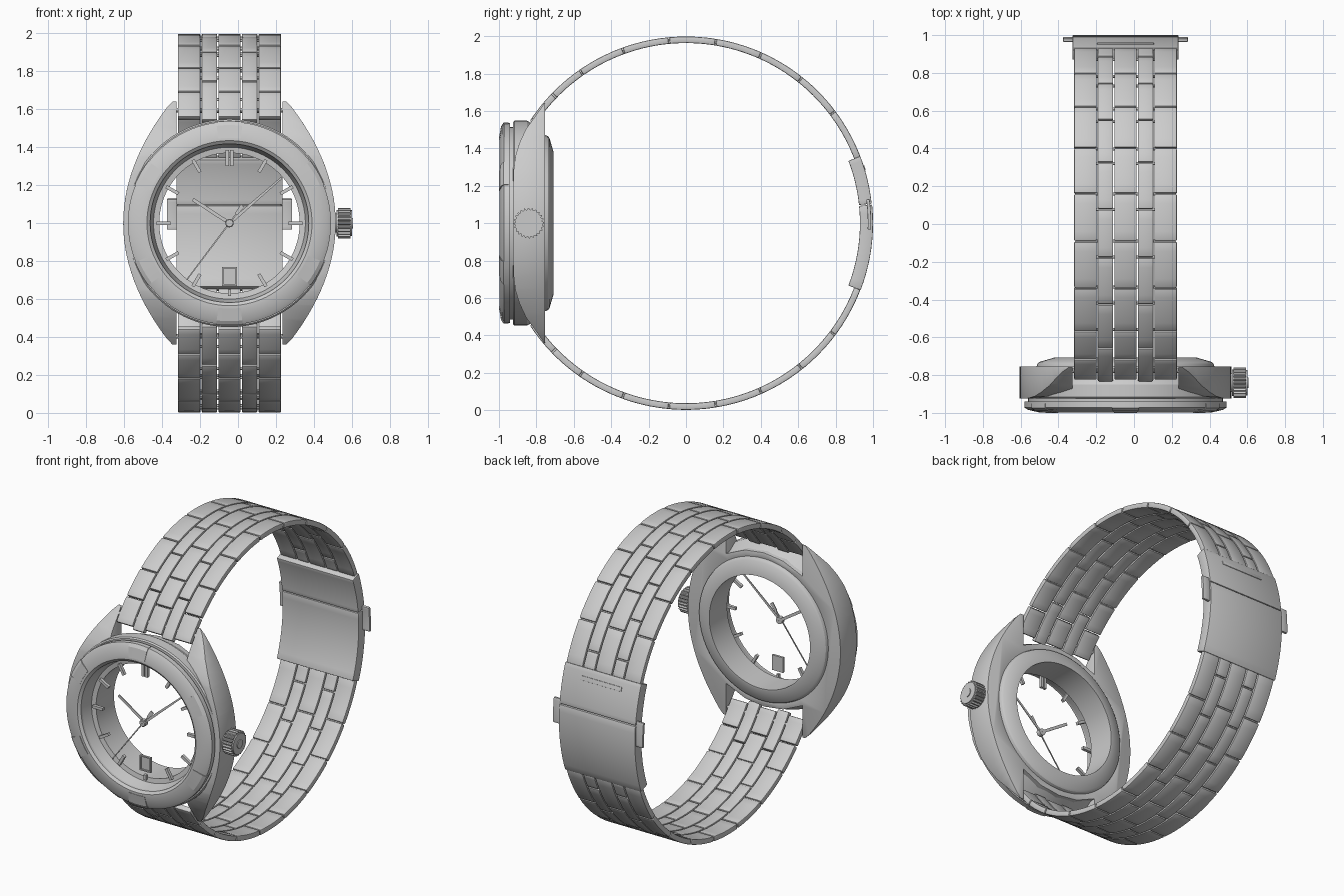
import bpy, bmesh
from math import sin, cos, radians, pi

if "Cube" in bpy.data.objects:
    bpy.data.objects.remove(bpy.data.objects["Cube"])

CX, CZ = -0.045, 1.0          # dial centre


def finish(name, bm, bevel=0.0, angle=35):
    bmesh.ops.recalc_face_normals(bm, faces=bm.faces)
    me = bpy.data.meshes.new(name)
    bm.to_mesh(me)
    bm.free()
    ob = bpy.data.objects.new(name, me)
    bpy.context.collection.objects.link(ob)
    if bevel:
        m = ob.modifiers.new("bevel", 'BEVEL')
        m.width, m.segments, m.limit_method, m.angle_limit = bevel, 2, 'ANGLE', radians(angle)
    return ob


def smooth(ob, angle=35):
    bpy.ops.object.select_all(action='DESELECT')
    bpy.context.view_layer.objects.active = ob
    ob.select_set(True)
    for m in list(ob.modifiers):
        bpy.ops.object.modifier_apply(modifier=m.name)
    bpy.ops.object.shade_smooth_by_angle(angle=radians(angle))
    return ob


def sweep(bm, section, angles, place, closed=False):
    """Sweep a closed section through a list of angles."""
    rings = [[bm.verts.new(place(p, q, a)) for p, q in section] for a in angles]
    n, m = len(section), len(rings)
    for i in range(m if closed else m - 1):
        r, s = rings[i], rings[(i + 1) % m]
        for j in range(n):
            bm.faces.new((r[j], r[(j + 1) % n], s[(j + 1) % n], s[j]))
    if not closed:
        bm.faces.new(rings[0])
        bm.faces.new(rings[-1])


def about_dial(r, y, a):      # rings around the dial axis (y)
    return (CX + r * sin(a), y, CZ + r * cos(a))


def about_wrist(r, x, a):     # arcs around the wrist axis (x)
    return (CX + x, r * sin(a), CZ + r * cos(a))


def span(a0, a1, n):
    return [radians(a0 + (a1 - a0) * i / n) for i in range(n + 1)]


def lathe(name, section):
    bm = bmesh.new()
    sweep(bm, section, [2 * pi * i / 96 for i in range(96)], about_dial, True)
    return smooth(finish(name, bm), 25)


def arc_block(bm, a0, a1, x0, x1, r0, r1, n=5):
    sweep(bm, [(r0, x0), (r1, x0), (r1, x1), (r0, x1)], span(a0, a1, n), about_wrist)


def prism(name, pts, place, d0, d1):
    bm = bmesh.new()
    a = [bm.verts.new(place(p, q, d0)) for p, q in pts]
    b = [bm.verts.new(place(p, q, d1)) for p, q in pts]
    bm.faces.new(a)
    bm.faces.new(b)
    for i in range(len(pts)):
        j = (i + 1) % len(pts)
        bm.faces.new((a[i], a[j], b[j], b[i]))
    return finish(name, bm)


def radial_bar(bm, deg, r0, r1, w0, w1, y0, y1, shift=0.0):
    """Flat tapered bar pointing from the dial centre at a clock angle."""
    a = radians(deg)
    pts = [(r0, shift - w0 / 2), (r1, shift - w1 / 2), (r1, shift + w1 / 2), (r0, shift + w0 / 2)]
    rows = [[bm.verts.new((CX + r * sin(a) + s * cos(a), y, CZ + r * cos(a) - s * sin(a)))
             for r, s in pts] for y in (y0, y1)]
    bm.faces.new(rows[0])
    bm.faces.new(rows[1])
    for i in range(4):
        j = (i + 1) % 4
        bm.faces.new((rows[0][i], rows[0][j], rows[1][j], rows[1][i]))


# case body with lugs: front outline intersected with side outline, bored through
quarter = [(0.56 - 0.62 * z * z, z) for z in [0.61 * i / 14 for i in range(15)]]
quarter += [(0.30, 0.64), (0.28, 0.64), (0.28, 0.43), (0.14, 0.492), (0, 0.51)]
half = quarter + [(-x, z) for x, z in quarter[-2::-1]]
outline = half + [(-x, -z) for x, z in half[1:-1]]
case = prism("case_body", outline, lambda p, q, d: (CX + p, d, CZ + q), -1.0, -0.755)
side = [(-0.70, 0.66), (-0.745, 0.66), (-0.80, 0.58), (-0.856, 0.503), (-0.89, 0.43),
        (-0.912, 0.36), (-0.922, 0.28), (-0.925, 0.18)]
side += [(y, -z) for y, z in side[::-1]]
side_cut = prism("side_cutter", side, lambda p, q, d: (d, p, CZ + q), -1, 1)
bore = [(0.47 * sin(2 * pi * i / 64), 0.47 * cos(2 * pi * i / 64)) for i in range(64)]
bore_cut = prism("bore_cutter", bore, lambda p, q, d: (CX + p, d, CZ + q), -1.2, -0.5)
for cutter, op in ((side_cut, 'INTERSECT'), (bore_cut, 'DIFFERENCE')):
    m = case.modifiers.new("cut", 'BOOLEAN')
    m.object, m.operation, m.solver = cutter, op, 'EXACT'
m = case.modifiers.new("bevel", 'BEVEL')
m.width, m.segments, m.limit_method, m.angle_limit = 0.008, 2, 'ANGLE', radians(40)
smooth(case, 30)
for c in (side_cut, bore_cut):
    bpy.data.objects.remove(c)

# round case parts, (radius, y) sections
lathe("mid_case", [(0.41, -0.925), (0.54, -0.925), (0.548, -0.917), (0.548, -0.85), (0.50, -0.77),
                   (0.41, -0.77)])
lathe("bezel_neck", [(0.415, -0.95), (0.515, -0.95), (0.515, -0.92), (0.415, -0.92)])
bezel = [(0.415, -0.94), (0.535, -0.94), (0.535, -0.972), (0.515, -0.984), (0.455, -0.998),
         (0.435, -0.998), (0.418, -0.985)]
lathe("bezel", bezel)
lathe("inner_flange", [(0.418, -0.975), (0.43, -0.975), (0.43, -0.88), (0.37, -0.88), (0.37, -0.895),
                       (0.40, -0.90)])
lathe("case_back", [(0.37, -0.89), (0.37, -0.708), (0.38, -0.708), (0.455, -0.73), (0.465, -0.738),
                    (0.475, -0.765), (0.475, -0.80), (0.41, -0.80), (0.41, -0.89)])

# six raised pads on the bezel
bm = bmesh.new()
pad = [(0.45, -0.95), (0.538, -0.95), (0.538, -0.975), (0.517, -0.989), (0.45, -1.001)]
for k in range(6):
    sweep(bm, pad, span(60 * k - 7.5, 60 * k + 7.5, 5), about_dial)
smooth(finish("bezel_pads", bm), 20)

# hour markers, double at twelve and short at six
bm = bmesh.new()
for h in range(1, 12):
    radial_bar(bm, 30 * h, 0.35 if h == 6 else 0.31, 0.385, 0.018, 0.018, -0.915, -0.895)
for s in (-0.012, 0.012):
    radial_bar(bm, 0, 0.30, 0.385, 0.018, 0.018, -0.915, -0.895, s)
finish("hour_markers", bm)

# date window plate with frame
bm = bmesh.new()
radial_bar(bm, 180, 0.23, 0.33, 0.08, 0.08, -0.90, -0.895)
for s in (-0.036, 0.036):
    radial_bar(bm, 180, 0.23, 0.33, 0.008, 0.008, -0.91, -0.895, s)
for r in (0.23, 0.322):
    radial_bar(bm, 180, r, r + 0.008, 0.08, 0.08, -0.91, -0.895)
finish("date_window", bm)

# hands and hub
for name, deg, r0, r1, w0, w1, y in (("hour_hand", 303, 0, 0.23, 0.018, 0.018, -0.915),
                                     ("minute_hand", 49, 0, 0.365, 0.018, 0.010, -0.925),
                                     ("seconds_hand", 217, -0.11, 0.375, 0.008, 0.006, -0.935)):
    bm = bmesh.new()
    radial_bar(bm, deg, r0, r1, w0, w1, y, y + 0.005)
    if name == "seconds_hand":      # counterweight
        radial_bar(bm, deg, -0.115, -0.06, 0.024, 0.016, y - 0.001, y + 0.006)
    finish(name, bm)
lathe("hand_hub", [(0.003, -0.942), (0.018, -0.942), (0.022, -0.938), (0.022, -0.91), (0.003, -0.91)])

# fluted crown on its stem
def crown_place(p, q, d):
    return (d, -0.84 + p, CZ + q)


def gear(r0, r1, teeth):
    return [((r0, r1)[(i % 4) // 2] * cos(2 * pi * i / (4 * teeth)),
             (r0, r1)[(i % 4) // 2] * sin(2 * pi * i / (4 * teeth))) for i in range(4 * teeth)]


prism("crown", gear(0.081, 0.072, 24), crown_place, 0.528, 0.592)
for name, r, x0, x1 in (("crown_stem", 0.05, 0.48, 0.535), ("crown_cap", 0.068, 0.585, 0.600),
                        ("crown_button", 0.028, 0.595, 0.605), ("crown_collar", 0.07, 0.519, 0.532)):
    smooth(prism(name, gear(r, r, 12), crown_place, x0, x1))

# bracelet: five staggered link columns, mirrored top and bottom
outer = [-56, -46, -34.8, -20, -5.3, 9.3, 23.9, 38.5, 53.1, 69.3]
inner = [-57, -41.3, -25.3, -10.3, 4.5, 19.1, 33.7, 48.3, 62.9, 69.3]
columns = (("left_outer", -0.272, -0.153, outer), ("left_inner", -0.147, -0.065, inner),
           ("middle", -0.059, 0.059, outer), ("right_inner", 0.065, 0.147, inner),
           ("right_outer", 0.153, 0.272, outer))
for half_name, flip in (("upper", False), ("lower", True)):
    for col, x0, x1, cuts in columns:
        bm = bmesh.new()
        for a, b in zip(cuts, cuts[1:]):
            a, b = a + 0.2, b - 0.2
            if flip:
                a, b = 180 - b, 180 - a
            arc_block(bm, a, b, x0, x1, 0.963, 0.998)
        smooth(finish(f"{half_name}_{col}_links", bm, 0.006), 30)
    # joint pins and the spring bar between the lugs
    bm = bmesh.new()
    for a in outer[2:-1] + inner[2:-1] + [-52.5]:
        a = radians(180 - a if flip else a)
        w, r = (0.30, 0.012) if a in (radians(-52.5), radians(232.5)) else (0.266, 0.008)
        c = about_wrist(0.978, 0, a)
        sec = [(c[1] + r * cos(pi * i / 4), c[2] + r * sin(pi * i / 4)) for i in range(8)]
        ends = [[bm.verts.new((CX + s * w, y, z)) for y, z in sec] for s in (-1, 1)]
        for e in ends:
            bm.faces.new(e)
        for i in range(8):
            j = (i + 1) % 8
            bm.faces.new((ends[0][i], ends[0][j], ends[1][j], ends[1][i]))
    smooth(finish(f"{half_name}_pins", bm), 50)

# folding clasp: cover, flap, raised bar, side pushers
for name, a0, a1, x0, x1, r0, r1 in (("clasp_cover", 84.3, 111, -0.28, 0.28, 0.93, 1.0),
                                     ("clasp_flap", 69, 84, -0.28, 0.28, 0.93, 0.998),
                                     ("clasp_bar", 72, 73.6, -0.15, 0.15, 0.99, 1.002),
                                     ("left_pusher", 82.5, 92, -0.33, -0.27, 0.972, 0.99),
                                     ("right_pusher", 82.5, 92, 0.27, 0.33, 0.972, 0.99)):
    bm = bmesh.new()
    arc_block(bm, a0, a1, x0, x1, r0, r1, 10)
    smooth(finish(name, bm, 0.004), 30)
